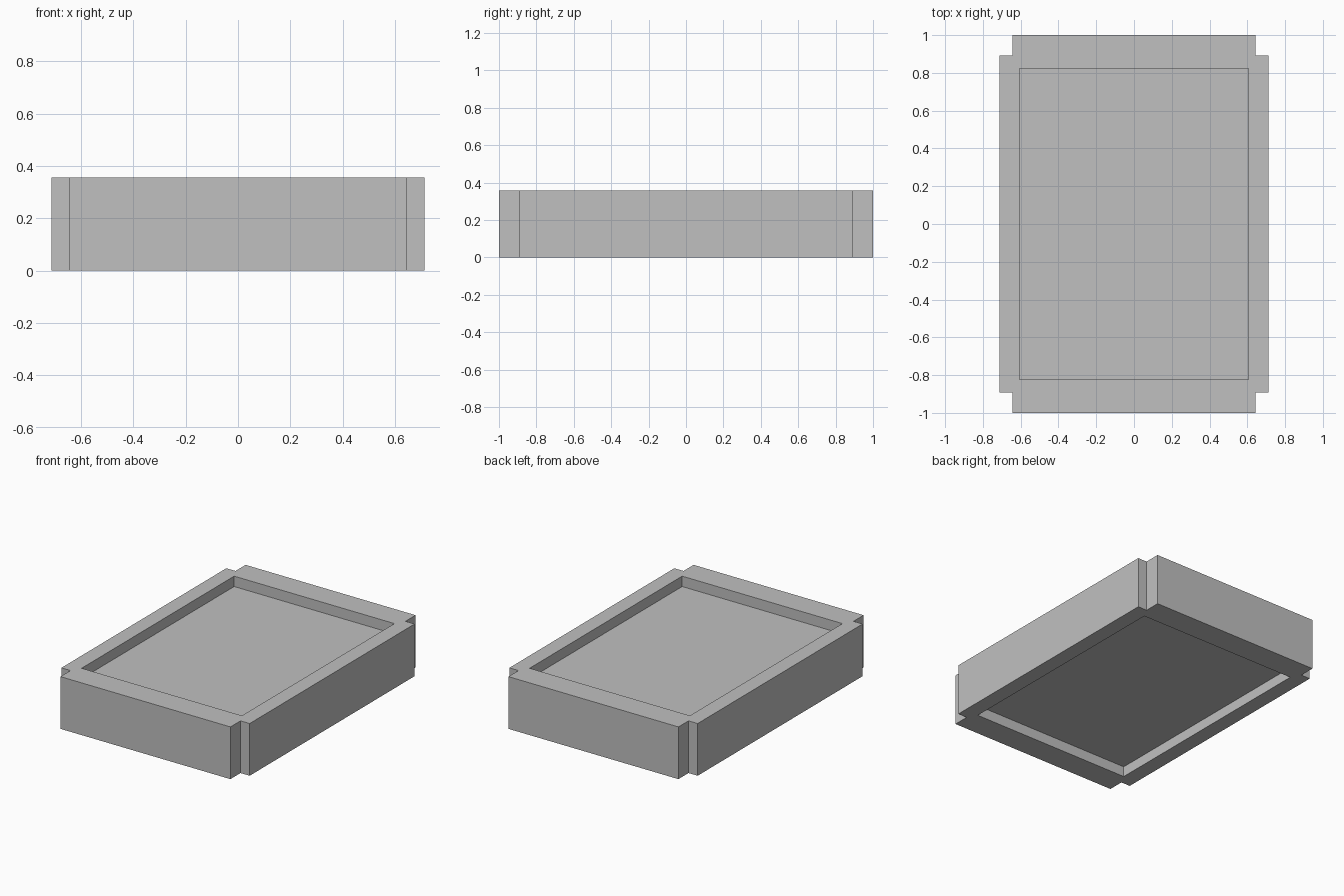
import bpy
import bmesh

if "Cube" in bpy.data.objects:
    bpy.data.objects.remove(bpy.data.objects["Cube"], do_unlink=True)

WIDTH, LENGTH, HEIGHT = 0.712, 1.0, 0.357   # half width, half length, full height
NOTCH_X, NOTCH_Y = 0.643, 0.891             # inner corners of the corner notches
POCKET_X, POCKET_Y, DEPTH = 0.606, 0.824, 0.071

grey = bpy.data.materials.new("plain grey")
grey.use_nodes = True
colour = (0.53, 0.53, 0.53, 1)
grey.diffuse_color = colour
grey.node_tree.nodes["Principled BSDF"].inputs["Base Color"].default_value = colour


def prism(name, outline, z0, z1):
    """Upright solid with the given outline."""
    bm = bmesh.new()
    base = bm.faces.new([bm.verts.new((x, y, z0)) for x, y in outline])
    top = bmesh.ops.extrude_face_region(bm, geom=[base])["geom"]
    bmesh.ops.translate(bm, vec=(0, 0, z1 - z0),
                        verts=[v for v in top if isinstance(v, bmesh.types.BMVert)])
    bmesh.ops.recalc_face_normals(bm, faces=bm.faces)
    mesh = bpy.data.meshes.new(name)
    bm.to_mesh(mesh)
    bm.free()
    mesh.materials.append(grey)
    obj = bpy.data.objects.new(name, mesh)
    bpy.context.collection.objects.link(obj)
    return obj


# Block outline: one notched corner, mirrored into all four quadrants
corner = [(WIDTH, NOTCH_Y), (NOTCH_X, NOTCH_Y), (NOTCH_X, LENGTH)]
outline = []
for sx, sy in ((1, 1), (-1, 1), (-1, -1), (1, -1)):
    points = corner if sx * sy > 0 else corner[::-1]
    outline += [(sx * x, sy * y) for x, y in points]
tray = prism("notched_tray", outline, 0, HEIGHT)

# Shallow pockets in the top and the underside
pocket = [(-POCKET_X, -POCKET_Y), (POCKET_X, -POCKET_Y),
          (POCKET_X, POCKET_Y), (-POCKET_X, POCKET_Y)]
cutters = [prism("top_pocket_cutter", pocket, HEIGHT - DEPTH, HEIGHT + DEPTH),
           prism("bottom_pocket_cutter", pocket, -DEPTH, DEPTH)]
for cutter in cutters:
    cutter.hide_render = True
    cut = tray.modifiers.new(cutter.name, "BOOLEAN")
    cut.operation = "DIFFERENCE"
    cut.solver = "EXACT"
    cut.object = cutter

# Bake the pockets into the tray and drop the cutters
bpy.context.view_layer.update()
baked = bpy.data.meshes.new_from_object(
    tray.evaluated_get(bpy.context.evaluated_depsgraph_get()))
tray.modifiers.clear()
tray.data = baked
for cutter in cutters:
    bpy.data.objects.remove(cutter, do_unlink=True)
